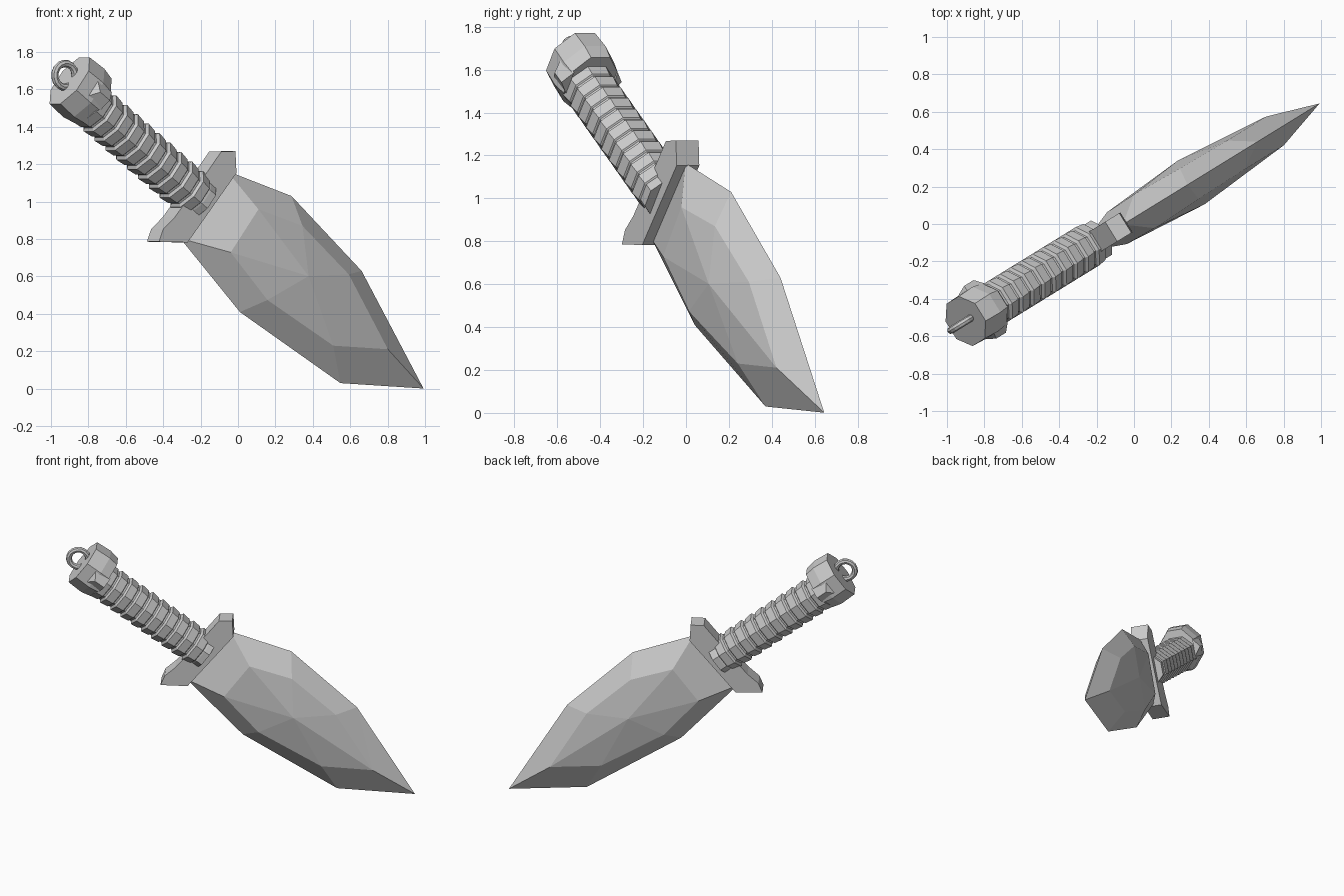
import bpy, bmesh, math
from mathutils import Matrix, Vector

if "Cube" in bpy.data.objects:
    bpy.data.objects.remove(bpy.data.objects["Cube"])

# Dagger frame: x runs along the knife (ring -> tip), y across the blade, z through its thickness
heading, pitch = math.radians(31.6), math.radians(36.6)
ch, sh, cp, sp = math.cos(heading), math.sin(heading), math.cos(pitch), math.sin(pitch)
along = Vector((ch * cp, sh * cp, -sp))
across = Vector((ch * sp, sh * sp, cp))
normal = along.cross(across)
FRAME = Matrix.Translation((-0.925, -0.535, 1.675)) @ Matrix((along, across, normal)).transposed().to_4x4()


def make(name, verts, faces):
    mesh = bpy.data.meshes.new(name)
    mesh.from_pydata(verts, [], faces)
    bm = bmesh.new()
    bm.from_mesh(mesh)
    bmesh.ops.recalc_face_normals(bm, faces=bm.faces)
    bm.to_mesh(mesh)
    bm.free()
    ob = bpy.data.objects.new(name, mesh)
    bpy.context.collection.objects.link(ob)
    ob.matrix_world = FRAME
    return ob


def octagon_lathe(name, profile, vy, sy=1.0, sz=1.0):
    """Sweep an octagon along the knife axis; profile holds (position, radius)."""
    verts, faces = [], []
    for s, r in profile:
        for k in range(8):
            t = math.radians(22.5 + 45 * k)
            verts.append((s, vy + r * sy * math.cos(t), r * sz * math.sin(t)))
    for i in range(len(profile) - 1):
        for k in range(8):
            j = (k + 1) % 8
            faces.append((i * 8 + k, i * 8 + j, i * 8 + 8 + j, i * 8 + 8 + k))
    n = len(verts)
    faces += [tuple(range(8)), tuple(range(n - 8, n))]
    return make(name, verts, faces)


def extrude_profile(name, pts, z0, z1):
    n = len(pts)
    verts = [(x, y, z) for z in (z0, z1) for x, y in pts]
    faces = [tuple(range(n)), tuple(range(n, 2 * n))]
    faces += [(i, (i + 1) % n, n + (i + 1) % n, n + i) for i in range(n)]
    return make(name, verts, faces)


# Blade: sharp outline, raised inner ring and a centre peak, mirrored on both sides
outline = [(1.12, .196), (1.526, .33), (2.118, .271), (2.805, -.002),
           (2.369, -.29), (1.636, -.361), (1.10, -.268)]
inner = [(1.35, .111, .105), (1.63, .208, .095), (2.02, .175, .09), (2.456, 0, .09),
         (2.169, -.189, .09), (1.687, -.243, .10), (1.35, -.176, .10)]
verts = [(x, y, 0) for x, y in outline]
faces = []
for side in (1, -1):
    b = len(verts)
    verts += [(x, y, z * side) for x, y, z in inner] + [(1.80, 0, .137 * side)]
    for i in range(7):
        j = (i + 1) % 7
        faces += [(i, j, b + j), (i, b + j, b + i)] if i == 2 else [(i, j, b + j, b + i)]
        faces.append((b + i, b + j, b + 7))
make("blade", verts, faces)

# Guard: flat bar with swept ends
guard = [(1.145, .2), (1.07, .29), (1.0, .235), (.995, .11), (.975, -.22),
         (.955, -.315), (.973, -.385), (1.12, -.28)]
extrude_profile("guard", guard, -.062, .062)

# Grip: stacked flaring octagonal bands
profile = []
step = .085
for i in range(10):
    s = .20 + i * step
    profile += [(s, .114), (s + .012, .130), (s + step * .8, .122), (s + step * .86, .114)]
profile += [(1.05, .116), (1.09, .116)]
octagon_lathe("grip", profile, -.032)

# Pommel: octagonal cap
octagon_lathe("pommel", [(.04, .148), (.15, .153), (.22, .140)], -.005, 1.13, .97)

# Pommel studs: small wedges on both flat sides
for side, label in ((1, "front"), (-1, "back")):
    stud = [(.10, -.075, .12), (.10, .075, .12), (.23, .06, .12), (.23, -.06, .12),
            (.15, 0, .165), (.225, 0, .165)]
    make("pommel_stud_" + label, [(x, y, z * side) for x, y, z in stud],
         [(0, 1, 2, 3), (0, 1, 4), (1, 2, 5, 4), (2, 3, 5), (3, 0, 4, 5)])

# Lanyard ring
bpy.ops.mesh.primitive_torus_add(major_radius=.064, minor_radius=.02,
                                 major_segments=16, minor_segments=8)
ring = bpy.context.object
ring.name = "lanyard_ring"
ring.matrix_world = FRAME
